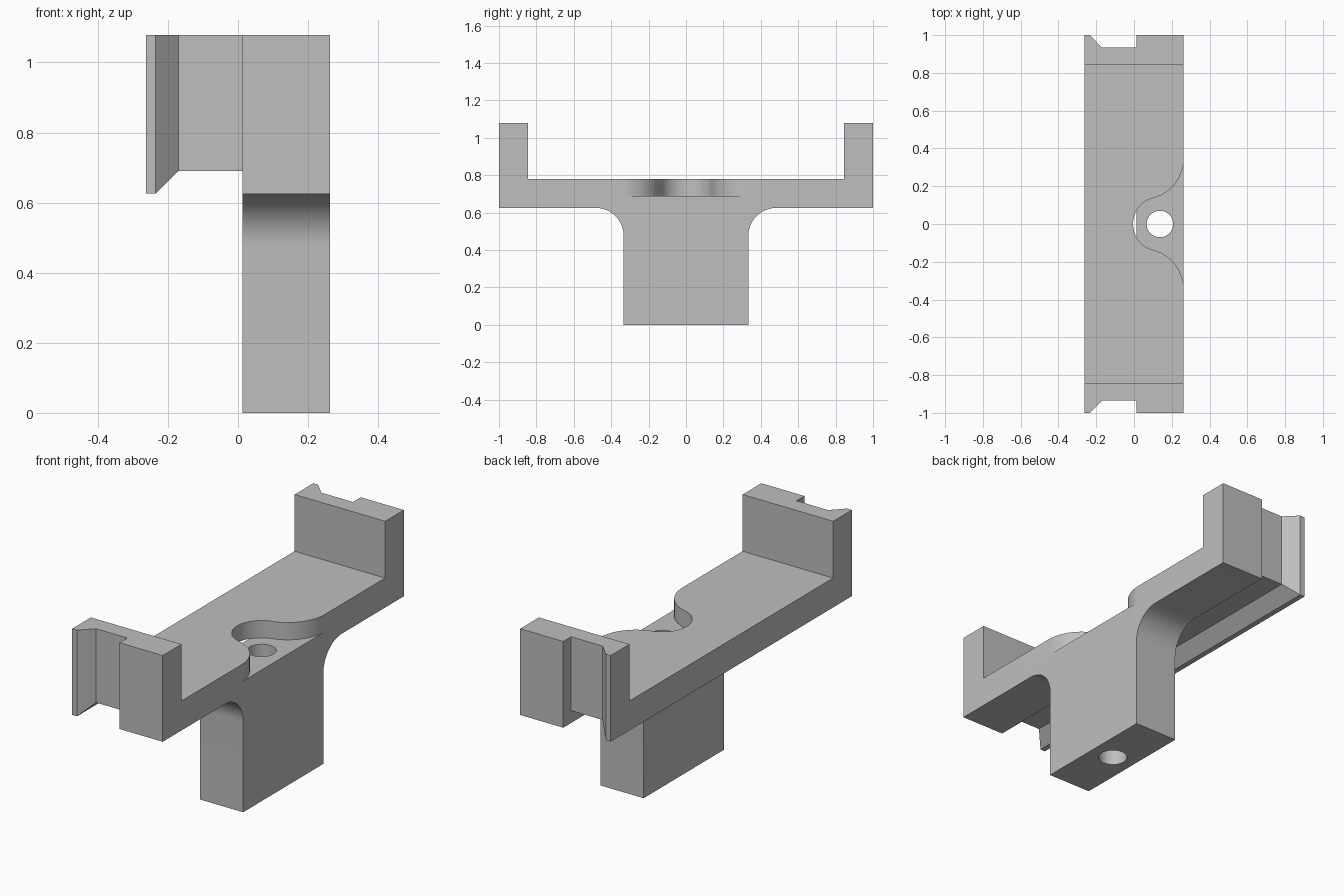
import bpy, bmesh, math
from mathutils import Vector

cube = bpy.data.objects.get("Cube")
if cube:
    bpy.data.objects.remove(cube, do_unlink=True)

grey = bpy.data.materials.new("Plain grey")
grey.use_nodes = True
colour = (0.52, 0.52, 0.52, 1)
grey.diffuse_color = colour
grey.node_tree.nodes["Principled BSDF"].inputs["Base Color"].default_value = colour

HALF_W = 0.263      # half width
STEP = 0.013        # inner face of the stem
UNDER, FLOOR, RECESS, TOP = 0.625, 0.78, 0.69, 1.078


def arc(cx, cy, r, start, end, n=16):
    """Points along an arc, angles in degrees."""
    angles = [math.radians(start + (end - start) * i / n) for i in range(n + 1)]
    return [(cx + r * math.cos(a), cy + r * math.sin(a)) for a in angles]


def prism(name, outline, axis, low, high):
    """Extrude a 2D outline along an axis; the outline uses the other two axes in order."""
    bm = bmesh.new()

    def place(p):
        co = list(p)
        co.insert(axis, low)
        return bm.verts.new(co)

    face = bm.faces.new([place(p) for p in outline])
    moved = bmesh.ops.extrude_face_region(bm, geom=[face])["geom"]
    shift = Vector((0, 0, 0))
    shift[axis] = high - low
    bmesh.ops.translate(bm, vec=shift, verts=[v for v in moved if isinstance(v, bmesh.types.BMVert)])
    bmesh.ops.recalc_face_normals(bm, faces=bm.faces)
    mesh = bpy.data.meshes.new(name)
    bm.to_mesh(mesh)
    bm.free()
    mesh.materials.append(grey)
    obj = bpy.data.objects.new(name, mesh)
    bpy.context.collection.objects.link(obj)
    return obj


def cut(target, cutter):
    mod = target.modifiers.new("Cut", 'BOOLEAN')
    mod.operation, mod.solver, mod.object = 'DIFFERENCE', 'EXACT', cutter
    bpy.context.view_layer.objects.active = target
    bpy.ops.object.modifier_apply(modifier=mod.name)
    bpy.data.objects.remove(cutter, do_unlink=True)


def mirrored(points):
    """Append the points reflected across the first coordinate."""
    return points + [(-a, b) for a, b in reversed(points)]


# Bracket body: cradle and filleted stem in one side profile
half = [(0.333, 0)] + arc(0.483, 0.475, 0.15, 180, 90) + [
    (1, UNDER), (1, TOP), (0.845, TOP), (0.845, FLOOR)]
body = prism("bracket_body", mirrored(half), 0, -HALF_W, HALF_W)

# Underside channel, which also narrows the stem
cut(body, prism("channel_cutter", [
    (STEP, -1), (STEP, RECESS), (-0.17, RECESS), (-0.235, UNDER + 0.0005),
    (-1, UNDER + 0.0005), (-1, -1)], 1, -2, 2))

# Channel continuing up both end walls
for side in (-1, 1):
    cut(body, prism("end_cutter", [
        (STEP, side * 1.1), (STEP, side * 0.935), (-0.17, side * 0.935),
        (-0.235, side), (-0.235, side * 1.1)], 2, -1, 2))

# Bell-shaped recess in the cradle floor: round nose flaring into the side face
hole_x, nose_r, flare_r, flare_y = 0.137, 0.142, 0.2143, 0.345
flare_x = HALF_W - flare_r
touch = math.degrees(math.atan2(flare_y, flare_x - hole_x))
upper = [(HALF_W + 0.1, flare_y)] + arc(flare_x, flare_y, flare_r, 0, touch - 180)
nose = arc(hole_x, 0, nose_r, touch, 360 - touch, 32)[1:-1]
lower = [(x, -y) for x, y in reversed(upper)]
cut(body, prism("recess_cutter", upper + nose + lower, 2, RECESS - 0.001, 0.9))

# Bolt hole right through the stem
cut(body, prism("hole_cutter", arc(hole_x, 0, 0.07, 0, 360, 48)[:-1], 2, -0.5, 0.85))

bpy.ops.object.select_all(action='DESELECT')
body.select_set(True)
bpy.context.view_layer.objects.active = body
bpy.ops.object.shade_smooth_by_angle(angle=math.radians(30))
